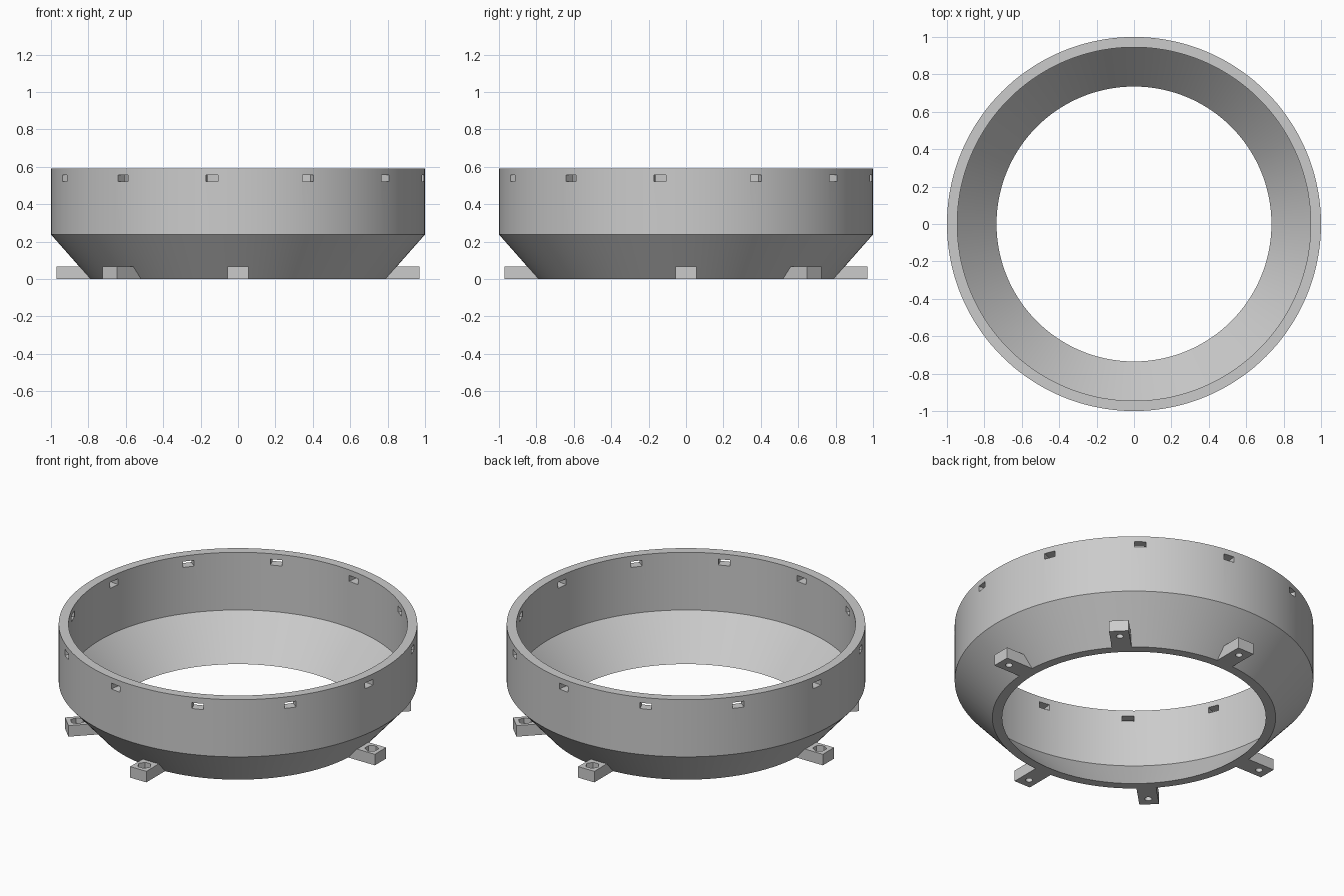
import bpy, bmesh
from math import radians
from mathutils import Matrix, Vector

cube = bpy.data.objects.get("Cube")
if cube:
    bpy.data.objects.remove(cube, do_unlink=True)

grey = bpy.data.materials.new("light grey")
grey.use_nodes = True
colour = (0.6, 0.6, 0.6, 1)
grey.diffuse_color = colour
grey.node_tree.nodes["Principled BSDF"].inputs["Base Color"].default_value = colour


def make_object(name, bm):
    bmesh.ops.recalc_face_normals(bm, faces=bm.faces)
    mesh = bpy.data.meshes.new(name)
    bm.to_mesh(mesh)
    bm.free()
    mesh.materials.append(grey)
    obj = bpy.data.objects.new(name, mesh)
    bpy.context.collection.objects.link(obj)
    return obj


def cut(obj, cutter):
    mod = obj.modifiers.new("cut", "BOOLEAN")
    mod.operation = "DIFFERENCE"
    mod.solver = "EXACT"
    mod.object = cutter
    select(obj)
    bpy.ops.object.modifier_apply(modifier=mod.name)
    bpy.data.objects.remove(cutter, do_unlink=True)


def select(obj):
    bpy.ops.object.select_all(action="DESELECT")
    obj.select_set(True)
    bpy.context.view_layer.objects.active = obj


def prism(sides, radius, low, high, r):
    # upright prism centred at distance r along x
    bm = bmesh.new()
    bmesh.ops.create_cone(bm, cap_ends=True, segments=sides, radius1=radius, radius2=radius,
                          depth=high - low, matrix=Matrix.Translation((r, 0, (low + high) / 2)))
    cutter = make_object("cutter", bm)
    cutter.hide_render = True
    return cutter


# Ring body: conical foot below a straight wall
bm = bmesh.new()
profile = [(0.79, 0), (1, 0.238), (1, 0.59), (0.945, 0.59), (0.945, 0.235), (0.735, 0)]
verts = [bm.verts.new((r, 0, z)) for r, z in profile]
edges = [bm.edges.new((verts[i - 1], verts[i])) for i in range(len(verts))]
bmesh.ops.spin(bm, geom=verts + edges, cent=(0, 0, 0), axis=(0, 0, 1),
               angle=radians(360), steps=144, use_merge=True)
bmesh.ops.remove_doubles(bm, verts=bm.verts, dist=0.0001)
ring = make_object("ring_body", bm)

# Twelve radial slots near the rim
bm = bmesh.new()
for i in range(12):
    turn = Matrix.Rotation(radians(30 * i - 8), 4, "Z")
    place = turn @ Matrix.Translation((0.97, 0, 0.538))
    bmesh.ops.create_cube(bm, size=1, matrix=place @ Matrix.Diagonal((0.2, 0.066, 0.036, 1)))
slots = make_object("slot_cutter", bm)
slots.hide_render = True
cut(ring, slots)
select(ring)
bpy.ops.object.shade_smooth_by_angle(angle=radians(30))

# Mounting lug with a bolt hole and a hexagonal nut recess
bm = bmesh.new()
outline = [(0.787, 0), (0.97, 0), (0.97, 0.068), (0.835, 0.068)]
face = bm.faces.new([bm.verts.new((r, -0.055, z)) for r, z in outline])
extruded = bmesh.ops.extrude_face_region(bm, geom=[face])["geom"]
bmesh.ops.translate(bm, vec=Vector((0, 0.11, 0)),
                    verts=[v for v in extruded if isinstance(v, bmesh.types.BMVert)])
lug = make_object("mounting_lug", bm)
cut(lug, prism(24, 0.02, -0.1, 0.2, 0.91))
cut(lug, prism(6, 0.04, 0.035, 0.2, 0.91))
select(lug)
bpy.ops.object.shade_smooth_by_angle(angle=radians(30))

# Six lugs around the foot
for i, angle in enumerate((0, 45, 90, 180, 225, 270)):
    part = lug if i == 0 else lug.copy()
    if i:
        part.name = f"mounting_lug_{i + 1}"
        bpy.context.collection.objects.link(part)
    part.rotation_euler.z = radians(angle)
